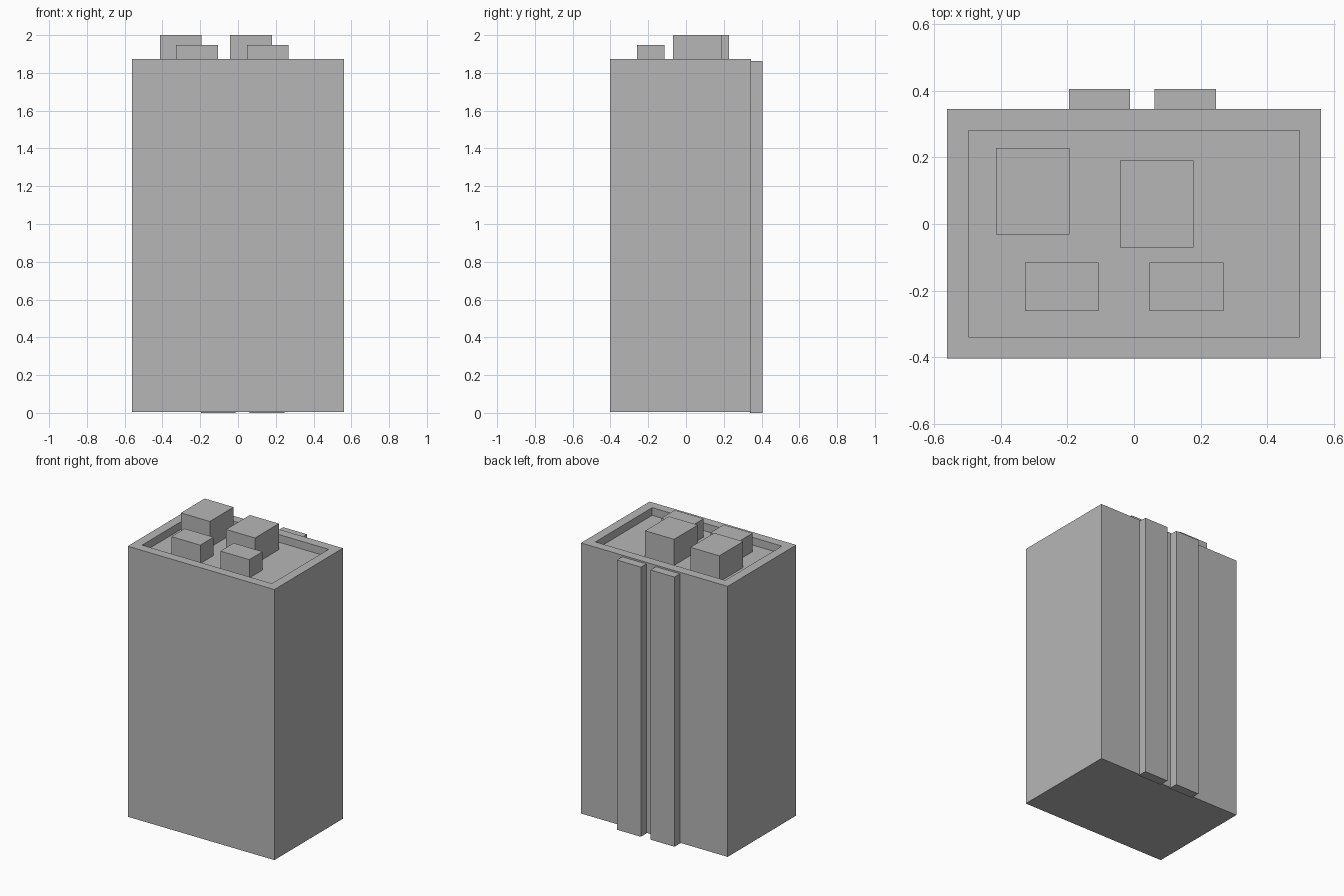
import bpy
import bmesh
from mathutils import Vector

cube = bpy.data.objects.get("Cube")
if cube:
    bpy.data.objects.remove(cube, do_unlink=True)

# Single concrete colour
GREY = (0.47, 0.47, 0.47, 1)
concrete = bpy.data.materials.new("concrete grey")
concrete.use_nodes = True
concrete.diffuse_color = GREY
concrete.node_tree.nodes["Principled BSDF"].inputs["Base Color"].default_value = GREY

FLOOR = 1.82  # height of the sunken roof


def box(name, low, high, recess=None):
    """Box between two corners; recess = (rim width, depth) sinks the top."""
    low, high = Vector(low), Vector(high)
    bm = bmesh.new()
    bmesh.ops.create_cube(bm, size=1)
    bmesh.ops.scale(bm, vec=high - low, verts=bm.verts)
    bmesh.ops.translate(bm, vec=(low + high) / 2, verts=bm.verts)
    if recess:
        rim, depth = recess
        top = max(bm.faces, key=lambda f: f.calc_center_median().z)
        bmesh.ops.inset_region(bm, faces=[top], thickness=rim)
        pit = bmesh.ops.extrude_face_region(bm, geom=[top])["geom"]
        bmesh.ops.delete(bm, geom=[top], context="FACES")
        verts = [g for g in pit if isinstance(g, bmesh.types.BMVert)]
        bmesh.ops.translate(bm, vec=(0, 0, -depth), verts=verts)
    bmesh.ops.recalc_face_normals(bm, faces=bm.faces)
    mesh = bpy.data.meshes.new(name)
    bm.to_mesh(mesh)
    bm.free()
    mesh.materials.append(concrete)
    obj = bpy.data.objects.new(name, mesh)
    bpy.context.collection.objects.link(obj)
    return obj


# Tower block with a parapet around the sunken roof
box("tower_body", (-0.56, -0.403, 0.005), (0.56, 0.345, 1.873),
    recess=(0.091, 1.873 - FLOOR))

# Large roof units at the back
for side, x, y in (("right", -0.414, -0.032), ("left", -0.042, -0.07)):
    box(f"large_roof_unit_{side}", (x, y, FLOOR), (x + 0.221, y + 0.26, 2.0))

# Small roof units at the front
for side, x in (("right", -0.327), ("left", 0.047)):
    box(f"small_roof_unit_{side}", (x, -0.26, FLOOR), (x + 0.221, -0.115, 1.947))

# Vertical shafts on the back wall
for side, x in (("right", -0.195), ("left", 0.062)):
    box(f"back_shaft_{side}", (x, 0.338, 0), (x + 0.183, 0.404, 1.862))
